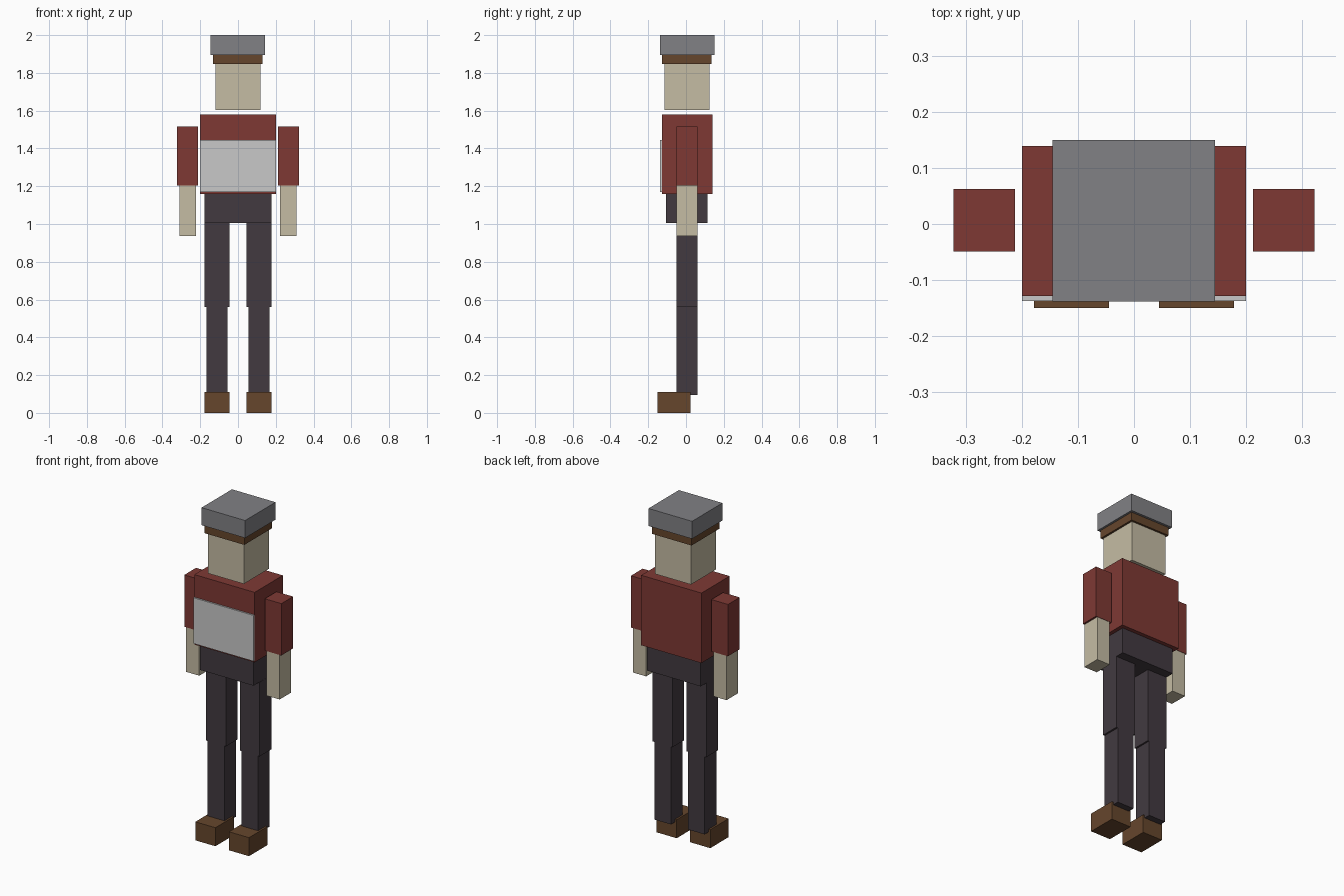
import bpy, bmesh
from mathutils import Vector

if "Cube" in bpy.data.objects:
    bpy.data.objects.remove(bpy.data.objects["Cube"])


def material(name, rgb):
    """Flat material from 0-255 sRGB values."""
    lin = [((c / 255 + 0.055) / 1.055) ** 2.4 for c in rgb]
    m = bpy.data.materials.new(name)
    m.diffuse_color = (*lin, 1)
    m.use_nodes = True
    m.node_tree.nodes["Principled BSDF"].inputs["Base Color"].default_value = m.diffuse_color
    return m


RED = material("red_cloth", (126, 57, 52))
SKIN = material("skin", (197, 188, 164))
DARK = material("dark_trousers", (66, 58, 64))
BROWN = material("brown", (102, 70, 44))
GREY = material("grey_hat", (129, 129, 133))
PALE = material("pale_grey", (200, 200, 200))


def box(name, mat, x, y, z):
    """Box spanning the given (min, max) ranges."""
    lo, hi = Vector((x[0], y[0], z[0])), Vector((x[1], y[1], z[1]))
    bm = bmesh.new()
    bmesh.ops.create_cube(bm, size=1)
    bmesh.ops.scale(bm, vec=hi - lo, verts=bm.verts)
    bmesh.ops.translate(bm, vec=(lo + hi) / 2, verts=bm.verts)
    mesh = bpy.data.meshes.new(name)
    bm.to_mesh(mesh)
    bm.free()
    mesh.materials.append(mat)
    bpy.context.collection.objects.link(bpy.data.objects.new(name, mesh))


def pair(name, mat, x, y, z):
    """Matching boxes on the left and right."""
    box(name + "_right", mat, x, y, z)
    box(name + "_left", mat, (-x[1], -x[0]), y, z)


# Head, hair band and hat (the head floats just above the torso)
box("hat", GREY, (-0.145, 0.144), (-0.138, 0.15), (1.895, 2.0))
box("hair", BROWN, (-0.132, 0.131), (-0.127, 0.136), (1.846, 1.895))
box("head", SKIN, (-0.12, 0.119), (-0.115, 0.124), (1.604, 1.846))

# Torso with front panel, and hips
box("torso", RED, (-0.2, 0.2), (-0.128, 0.139), (1.16, 1.58))
box("front_panel", PALE, (-0.2, 0.2), (-0.1375, -0.128), (1.17, 1.445))
box("hips", DARK, (-0.178, 0.177), (-0.105, 0.115), (1.005, 1.16))

# Arms
LIMB_Y = (-0.049, 0.062)
pair("sleeve", RED, (0.212, 0.322), LIMB_Y, (1.204, 1.515))
pair("forearm", SKIN, (0.223, 0.311), (-0.049, 0.06), (0.937, 1.204))

# Legs and boots
pair("thigh", DARK, (0.046, 0.178), LIMB_Y, (0.56, 1.005))
pair("shin", DARK, (0.056, 0.167), LIMB_Y, (0.094, 0.56))
pair("boot", BROWN, (0.045, 0.178), (-0.15, 0.024), (0.0, 0.111))
